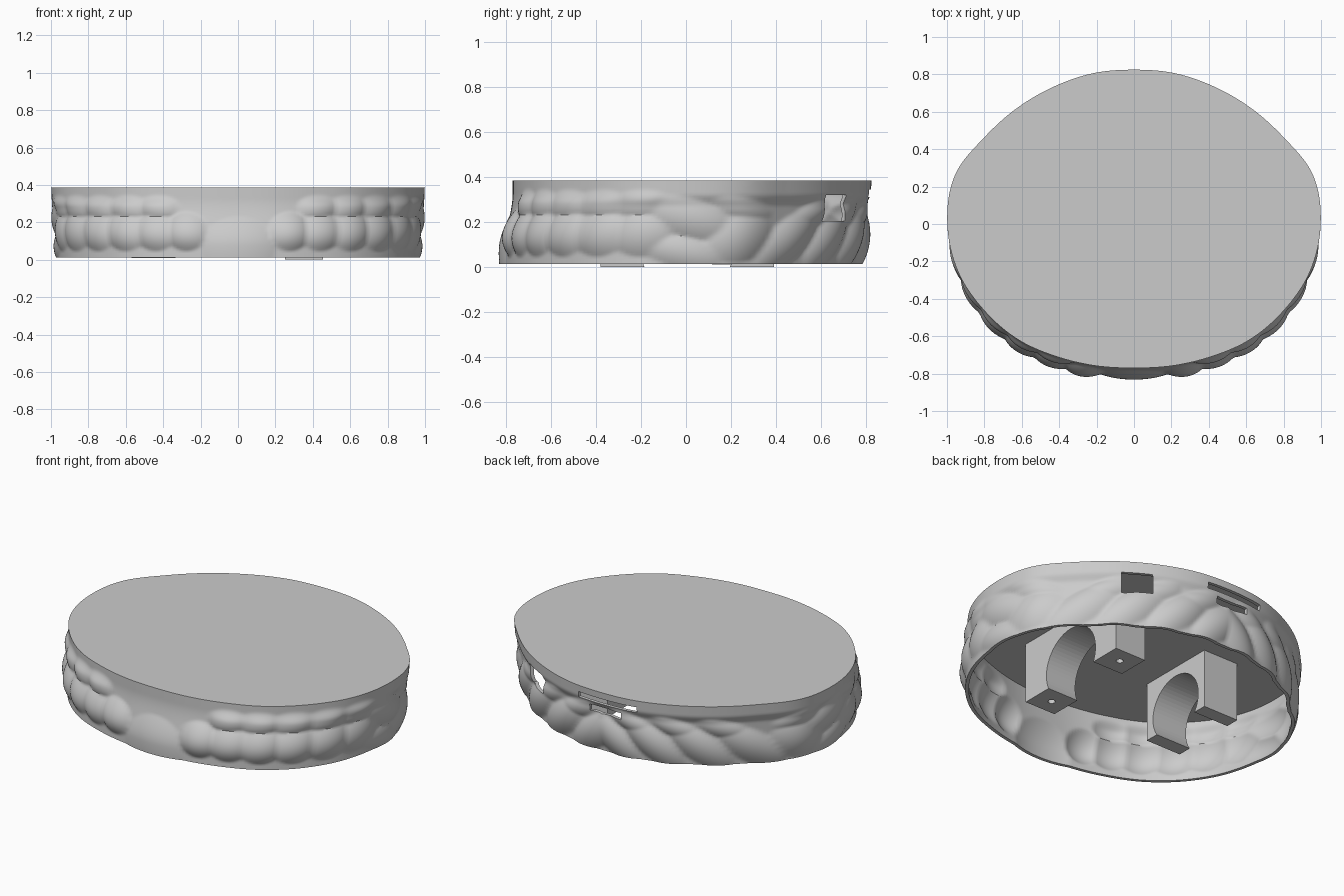
import bpy, bmesh, math
from mathutils import Vector

cube = bpy.data.objects.get("Cube")
if cube:
    bpy.data.objects.remove(cube, do_unlink=True)

grey = bpy.data.materials.new("plain_grey")
grey.use_nodes = True
COLOR = (0.6, 0.6, 0.6, 1)
grey.diffuse_color = COLOR
grey.node_tree.nodes["Principled BSDF"].inputs["Base Color"].default_value = COLOR

TOP, BOTTOM, STEPS, RINGS = 0.385, 0.013, 288, 36

# Outline radius every 15 degrees, from the front round to the back
OUTLINE = [.77, .785, .82, .875, .925, .975, .998, .993, .925, .88, .85, .835, .825]

# Swellings: angle, height, angular half width, half height, tilt, depth
BUMPS = [(0, .06, 15, .17, 0, .025)]
for k in range(6):
    a = 20.5 + 11.8 * k
    BUMPS.append((a, .15, 8.4, .105, 0, .04 - .002 * k))
    if k:
        BUMPS.append((a - 1, .28, 7.8, .07, 0, .034 - .002 * k))
BUMPS += [(91, .22, 13, .09, -.004, .026), (90, .07, 11, .07, -.003, .02),
          (106, .13, 10, .11, .002, .028), (106, .26, 9, .05, -.003, .016)]
for k in range(4):
    BUMPS.append((122 + 18 * k, .12, 12, .11, .007, .034))
    BUMPS.append((131 + 18 * k, .23, 10, .06, .004, .022))


def smooth(lo, hi, v):
    t = min(1, max(0, (v - lo) / (hi - lo)))
    return t * t * (3 - 2 * t)


def radius(phi):
    """Smooth interpolation through the outline."""
    n = len(OUTLINE) - 1
    s = phi / 15
    i = min(int(s), n - 1)
    t = s - i
    a, b, c, d = (OUTLINE[n - abs(n - abs(j))] for j in range(i - 1, i + 3))
    return b + t * (c - a + t * (2 * a - 5 * b + 4 * c - d + t * (3 * (b - c) + d - a))) / 2


def bump(phi, z):
    """Tallest swelling at a spot, over a wall set back below the top band."""
    best = 0
    for a, h, w, tall, tilt, depth in BUMPS:
        da = phi - a
        q = (da / w) ** 2 + ((z - h - tilt * da) / tall) ** 2
        if q < 1:
            best = max(best, depth * (1 - q))
    recess = .02 * smooth(55, 85, phi) * smooth(.06, .12, TOP - z)
    return best * smooth(.02, .1, TOP - z) - recess


def wall_point(i, z, inset):
    ang = math.tau * i / STEPS
    cosine = math.cos(ang)
    phi = math.degrees(math.acos(max(-1, min(1, cosine))))
    t = (TOP - z) / TOP
    r = radius(phi) - inset + bump(phi, z)
    front = smooth(-.3, .6, cosine)
    shift = front * .037 * smooth(.15, .8, t) + (1 - front) * .03 * t
    return Vector((math.sin(ang) * r * (1 - .015 * t), -cosine * r - shift, z))


def finish(bm, name):
    bmesh.ops.recalc_face_normals(bm, faces=bm.faces)
    mesh = bpy.data.meshes.new(name)
    bm.to_mesh(mesh)
    bm.free()
    mesh.materials.append(grey)
    ob = bpy.data.objects.new(name, mesh)
    bpy.context.collection.objects.link(ob)
    return ob


def box(name, lo, hi):
    bm = bmesh.new()
    bmesh.ops.create_cube(bm, size=1)
    for v in bm.verts:
        v.co = [(l + h) / 2 + c * (h - l) for c, l, h in zip(v.co, lo, hi)]
    return finish(bm, name)


def cut(ob, cutter):
    mod = ob.modifiers.new("cut", 'BOOLEAN')
    mod.operation, mod.solver, mod.object = 'DIFFERENCE', 'EXACT', cutter
    bpy.context.view_layer.objects.active = ob
    bpy.ops.object.modifier_apply(modifier=mod.name)
    bpy.data.objects.remove(cutter, do_unlink=True)


# Thin-walled shell: outer wall up, closed top, inner wall with its own ceiling
bm = bmesh.new()


def loft(z0, z1, inset):
    rings = []
    for k in range(RINGS + 1):
        z = z0 + (z1 - z0) * k / RINGS
        rings.append([bm.verts.new(wall_point(i, z, inset)) for i in range(STEPS)])
    return rings


def bridge(a, b):
    for i in range(STEPS):
        j = (i + 1) % STEPS
        bm.faces.new((a[i], a[j], b[j], b[i]))


outer, inner = loft(BOTTOM, TOP, 0), loft(BOTTOM, TOP - .02, .02)
for rings in (outer, inner):
    for a, b in zip(rings, rings[1:]):
        bridge(a, b)
    bm.faces.new(rings[-1])
bridge(outer[0], inner[0])
shell = finish(bm, "shell")

# Openings: stepped slot at the back and a window on the left rear
cut(shell, box("upper_slot", (-.23, .6, .31), (.15, 1, .345)))
cut(shell, box("lower_slot", (-.13, .6, .245), (.08, 1, .285)))
window = box("window", (-.085, -.15, .205), (.085, .15, .32))
window.rotation_euler.z = math.radians(-43)
window.location = (.55, .68, 0)
bpy.context.view_layer.update()
cut(shell, window)

bpy.ops.object.select_all(action='DESELECT')
shell.select_set(True)
bpy.context.view_layer.objects.active = shell
bpy.ops.object.shade_smooth_by_angle(angle=math.radians(40))


def saddle(name, x0, x1, y0, y1, floor, half_gap, apex):
    """Block hanging from the ceiling with a round cradle cut from below."""
    mid = (y0 + y1) / 2
    rise = apex - floor
    r = (half_gap ** 2 / rise + rise) / 2
    start = math.asin((rise - r) / r)
    profile = [(y0, floor), (y0, TOP - .015), (y1, TOP - .015), (y1, floor)]
    for k in range(41):
        a = -start + (math.pi + 2 * start) * k / 40
        profile.append((mid + r * math.cos(a), apex - r + r * math.sin(a)))
    bm = bmesh.new()
    face = bm.faces.new([bm.verts.new((x0, y, z)) for y, z in profile])
    geo = bmesh.ops.extrude_face_region(bm, geom=[face])["geom"]
    bmesh.ops.translate(bm, vec=(x1 - x0, 0, 0),
                        verts=[g for g in geo if isinstance(g, bmesh.types.BMVert)])
    return finish(bm, name)


# Inner supports
left_saddle = saddle("left_saddle", .25, .455, -.38, .39, 0, .19, .295)
saddle("right_saddle", -.57, -.335, -.29, .2, .01, .16, .31)

# Screw holes in the left support's feet
for y in (-.285, .295):
    bm = bmesh.new()
    bmesh.ops.create_cone(bm, cap_ends=True, segments=20, radius1=.02, radius2=.02, depth=.3)
    hole = finish(bm, "screw_hole")
    hole.location = (.35, y, 0)
    bpy.context.view_layer.update()
    cut(left_saddle, hole)
